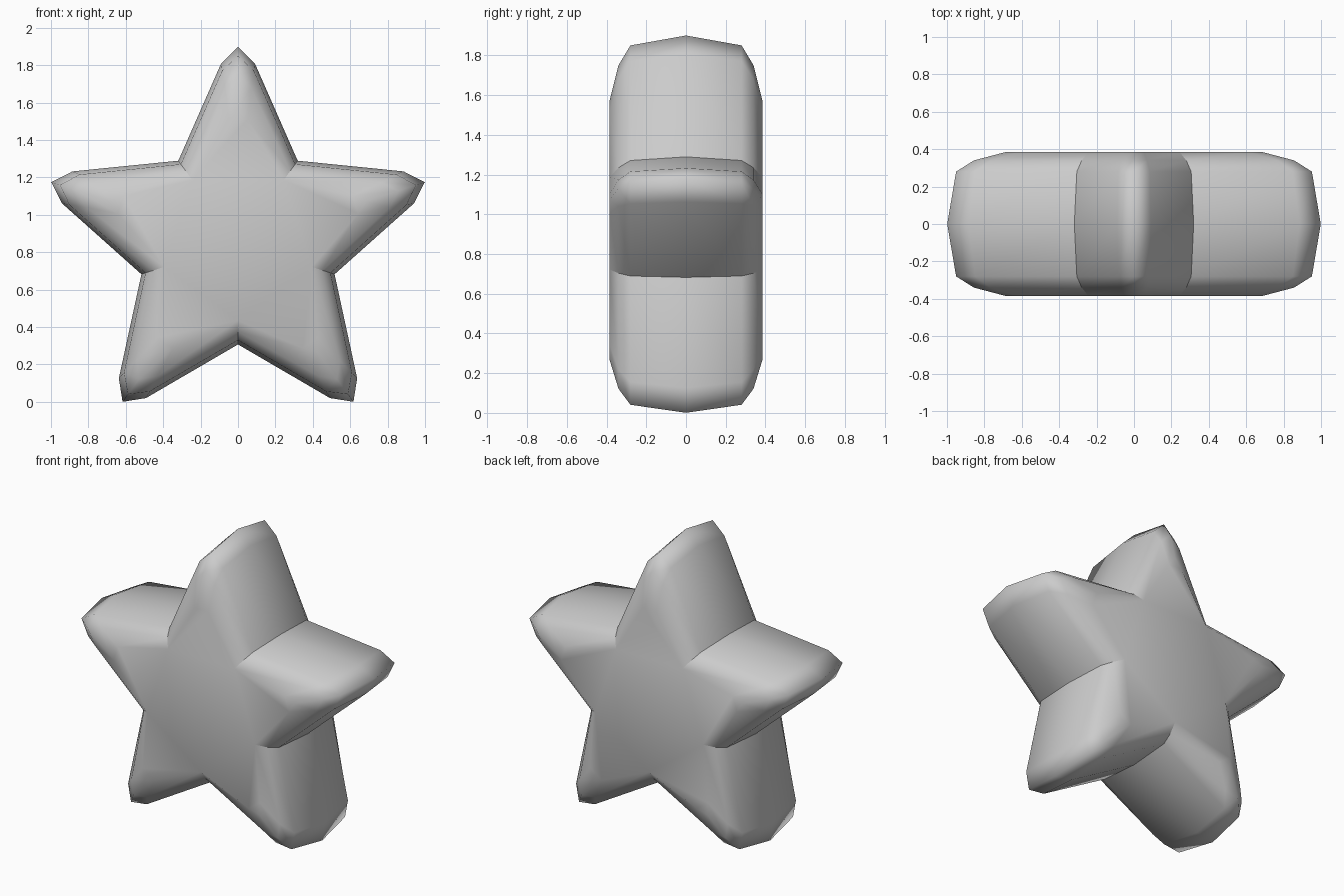
import bpy, bmesh, math

if "Cube" in bpy.data.objects:
    bpy.data.objects.remove(bpy.data.objects["Cube"], do_unlink=True)

CENTER_Z = 0.85

# Star cross-sections: depth, tip radius, shoulder radius, shoulder half width, valley radius
half = [
    (0.385, 0.72, 0.66, 0.05, 0.415),
    (0.34, 0.90, 0.83, 0.07, 0.475),
    (0.28, 1.00, 0.92, 0.085, 0.52),
]
middle = (0.0, 1.05, 0.96, 0.09, 0.543)
sections = [(-s[0],) + s[1:] for s in half] + [middle] + half[::-1]


def star_ring(bm, depth, tip, shoulder, width, valley):
    """One closed star outline, four points per arm, valley first."""
    ring = []
    for arm in range(5):
        a = math.pi / 2 - arm * math.tau / 5
        v = a + math.pi / 5
        points = [(valley * math.cos(v), valley * math.sin(v))]
        for r, w in ((shoulder, -width), (tip, 0), (shoulder, width)):
            points.append((r * math.cos(a) + w * math.sin(a),
                           r * math.sin(a) - w * math.cos(a)))
        ring += [bm.verts.new((x, depth, CENTER_Z + z)) for x, z in points]
    return ring


bm = bmesh.new()
rings = [star_ring(bm, *s) for s in sections]
count = len(rings[0])

# Rounded side walls, with creased valleys between the arms
for a, b in zip(rings, rings[1:]):
    for i in range(count):
        j = (i + 1) % count
        bm.faces.new((a[i], a[j], b[j], b[i]))
    for i in range(0, count, 4):
        bm.edges.get((a[i], b[i])).smooth = False

# Flat front and back: a triangular arm tip plus a central fan
for ring in (rings[0], rings[-1]):
    hub = bm.verts.new((0, ring[0].co.y, CENTER_Z))
    for i in range(0, count, 4):
        v0, s0, tip, s1, v1 = (ring[(i + k) % count] for k in range(5))
        bm.faces.new((s0, tip, s1))
        bm.faces.new((v0, s0, s1, v1))
        bm.faces.new((hub, v0, v1))

bmesh.ops.recalc_face_normals(bm, faces=bm.faces)
for face in bm.faces:
    face.smooth = True

mesh = bpy.data.meshes.new("star")
bm.to_mesh(mesh)
bm.free()
star = bpy.data.objects.new("star", mesh)
bpy.context.collection.objects.link(star)

# Plain grey surface
grey = bpy.data.materials.new("light grey")
grey.use_nodes = True
colour = (0.6, 0.6, 0.6, 1)
grey.diffuse_color = colour
grey.node_tree.nodes["Principled BSDF"].inputs["Base Color"].default_value = colour
mesh.materials.append(grey)
